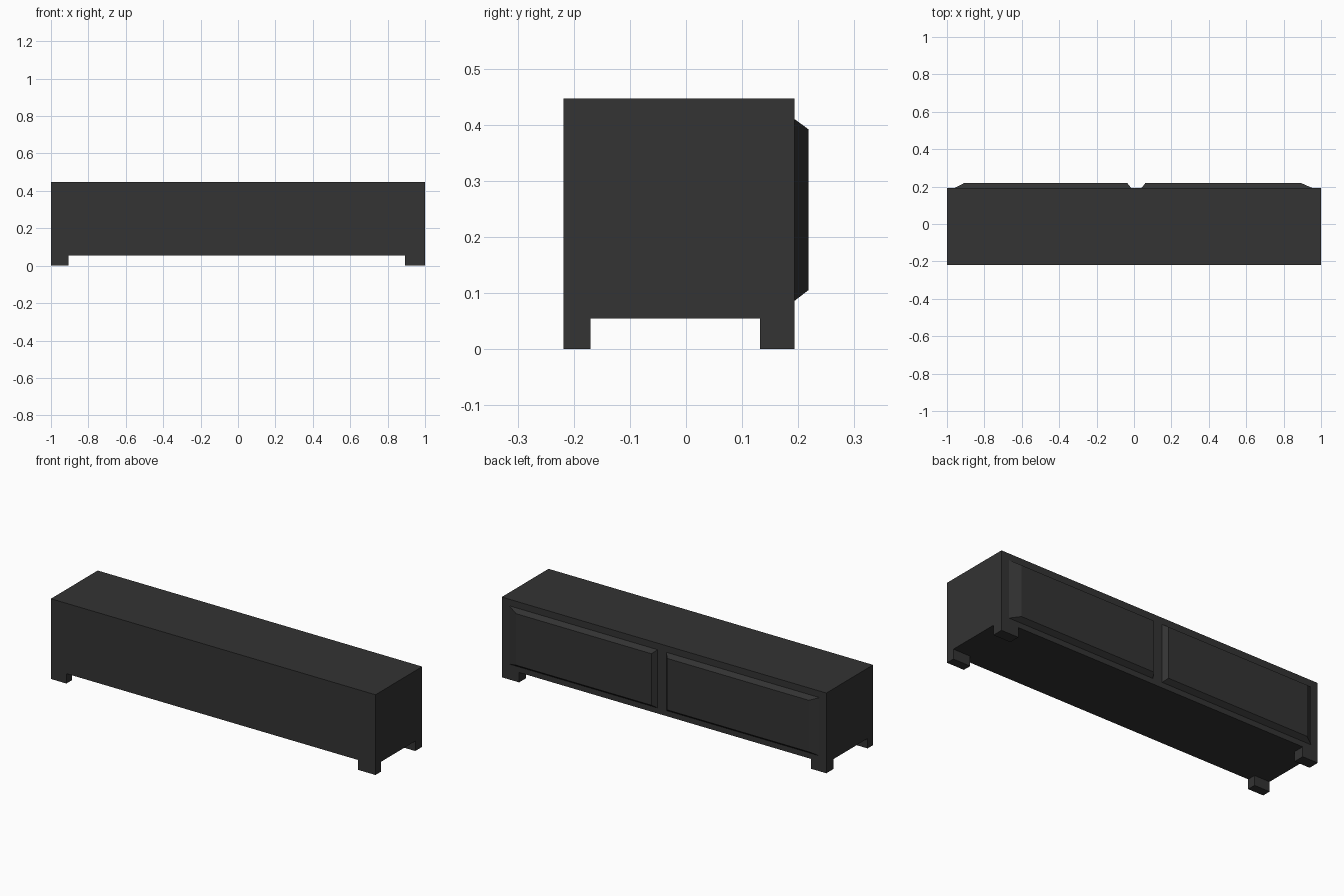
import bpy, bmesh

if "Cube" in bpy.data.objects:
    bpy.data.objects.remove(bpy.data.objects["Cube"])

mat = bpy.data.materials.new("charcoal")
mat.diffuse_color = (0.033, 0.033, 0.033, 1)
mat.use_nodes = True
mat.node_tree.nodes["Principled BSDF"].inputs["Base Color"].default_value = mat.diffuse_color


def finish(name, bm):
    bmesh.ops.recalc_face_normals(bm, faces=bm.faces)
    mesh = bpy.data.meshes.new(name)
    bm.to_mesh(mesh)
    bm.free()
    mesh.materials.append(mat)
    obj = bpy.data.objects.new(name, mesh)
    bpy.context.collection.objects.link(obj)
    return obj


def frustum(bm, back, front):
    """Panel from two (x0, x1, z0, z1, y) rectangles."""
    rings = []
    for x0, x1, z0, z1, y in (back, front):
        rings.append([bm.verts.new((x, y, z))
                      for x, z in ((x0, z0), (x1, z0), (x1, z1), (x0, z1))])
    a, b = rings
    bm.faces.new(a)
    bm.faces.new(b)
    for i in range(4):
        j = (i + 1) % 4
        bm.faces.new((a[i], a[j], b[j], b[i]))


Y0, Y1, YP = -0.218, 0.193, 0.218
FLOOR, TOP = 0.055, 0.447

# Cabinet body with feet extruded from the corner cells of its underside
bm = bmesh.new()
bmesh.ops.create_cube(bm, size=1)
for v in bm.verts:
    v.co = (2 * v.co.x, Y1 if v.co.y > 0 else Y0, TOP if v.co.z > 0 else FLOOR)
for axis, cuts in (((1, 0, 0), (-0.905, 0.893)), ((0, 1, 0), (-0.17, 0.132))):
    for c in cuts:
        bmesh.ops.bisect_plane(bm, geom=bm.verts[:] + bm.edges[:] + bm.faces[:],
                               plane_co=[a * c for a in axis], plane_no=axis)
bm.normal_update()
corners = []
for f in bm.faces:
    c = f.calc_center_median()
    if f.normal.z < -0.9 and abs(c.x) > 0.9 and (c.y < -0.17 or c.y > 0.132):
        corners.append(f)
for f in corners:
    new = bmesh.ops.extrude_discrete_faces(bm, faces=[f])["faces"][0]
    for v in new.verts:
        v.co.z = 0
bmesh.ops.dissolve_limit(bm, angle_limit=0.01, verts=bm.verts, edges=bm.edges)
finish("cabinet_body", bm)

# Raised panels with chamfered borders on the back side
for name, xs in (("left_panel", (-0.96, -0.015, -0.91, -0.035)),
                 ("right_panel", (0.04, 0.955, 0.06, 0.895))):
    bm = bmesh.new()
    frustum(bm, (xs[0], xs[1], 0.085, 0.411, Y1 - 0.001),
            (xs[2], xs[3], 0.105, 0.392, YP))
    finish(name, bm)
